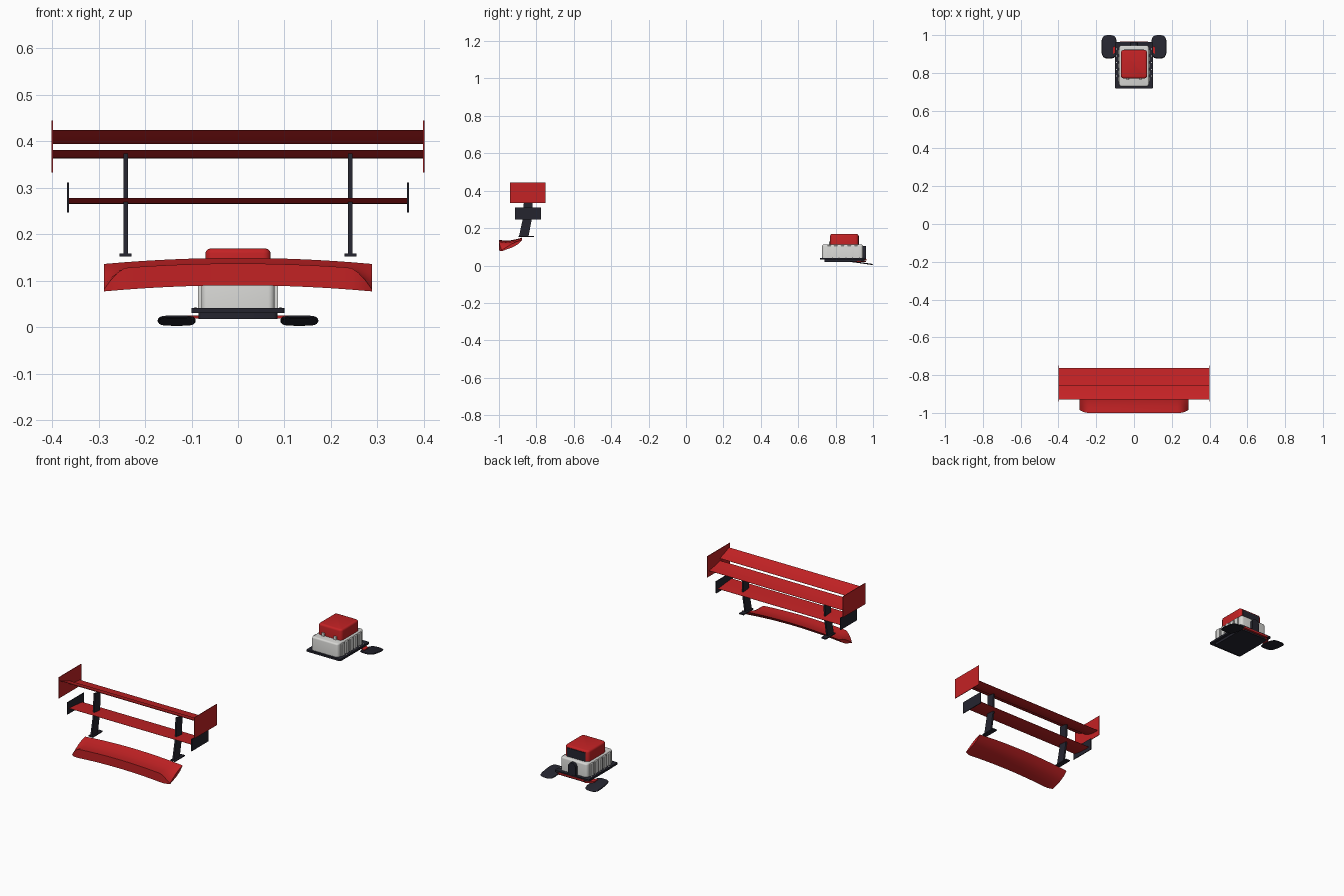
import bpy, bmesh, math
from mathutils import Vector, Matrix

cube = bpy.data.objects.get("Cube")
if cube:
    bpy.data.objects.remove(cube, do_unlink=True)


def material(name, rgb):
    m = bpy.data.materials.new(name)
    m.use_nodes = True
    m.diffuse_color = (*rgb, 1)
    m.node_tree.nodes["Principled BSDF"].inputs["Base Color"].default_value = (*rgb, 1)
    return m


RED = material("red paint", (0.55, 0.016, 0.018))
DARK = material("dark plastic", (0.018, 0.018, 0.028))
GREY = material("light grey", (0.68, 0.68, 0.66))


def finish(name, bm, mat, smooth=True):
    bmesh.ops.recalc_face_normals(bm, faces=bm.faces)
    me = bpy.data.meshes.new(name)
    bm.to_mesh(me)
    bm.free()
    me.materials.append(mat)
    ob = bpy.data.objects.new(name, me)
    bpy.context.collection.objects.link(ob)
    if smooth:
        bpy.ops.object.select_all(action='DESELECT')
        ob.select_set(True)
        bpy.context.view_layer.objects.active = ob
        bpy.ops.object.shade_smooth_by_angle(angle=math.radians(35))
    return ob


def loft(name, rings, mat):
    """Skin matching closed rings and cap both ends."""
    bm = bmesh.new()
    rows = [[bm.verts.new(p) for p in ring] for ring in rings]
    n = len(rows[0])
    for a, b in zip(rows, rows[1:]):
        for i in range(n):
            j = (i + 1) % n
            bm.faces.new((a[i], a[j], b[j], b[i]))
    bm.faces.new(rows[0])
    bm.faces.new(rows[-1][::-1])
    return finish(name, bm, mat)


def extrude_x(name, profile, x0, x1, mat):
    return loft(name, [[(x, y, z) for y, z in profile] for x in (x0, x1)], mat)


def box(name, xs, ys, zs, mat, corner=0, edge=0):
    """Box with rounded upright corners and softened horizontal edges."""
    bm = bmesh.new()
    bmesh.ops.create_cube(bm, size=1)
    for v in bm.verts:
        v.co = [lo + (c + 0.5) * (hi - lo) for c, (lo, hi) in zip(v.co, (xs, ys, zs))]
    if corner:
        up = [e for e in bm.edges if abs(e.verts[0].co.z - e.verts[1].co.z) > 1e-5]
        bmesh.ops.bevel(bm, geom=up, offset=corner, segments=4, profile=0.5, affect='EDGES')
    if edge:
        top = [e for e in bm.edges if min(v.co.z for v in e.verts) > zs[1] - 1e-5]
        bmesh.ops.bevel(bm, geom=top, offset=edge, segments=3, profile=0.5, affect='EDGES')
    return finish(name, bm, mat)


def blade(y0, z0, y1, z1, thick, sag, steps=8):
    """Thin cambered wing section from trailing edge to leading edge."""
    top, low = [], []
    for i in range(steps + 1):
        t = i / steps
        y, z = y0 + t * (y1 - y0), z0 + t * (z1 - z0)
        z -= sag * math.sin(math.pi * t)
        half = thick * (0.15 + 0.85 * math.sin(math.pi * t)) / 2
        top.append((y, z + half))
        low.append((y, z - half))
    return top + low[::-1]


# Wing blades
extrude_x("upper_wing_flap", blade(-0.93, 0.424, -0.853, 0.395, 0.005, 0.004), -0.4, 0.4, RED)
extrude_x("upper_wing_main", blade(-0.857, 0.381, -0.762, 0.364, 0.006, 0.004), -0.4, 0.4, RED)
extrude_x("lower_wing", blade(-0.905, 0.277, -0.79, 0.266, 0.006, 0.002), -0.365, 0.365, RED)

# End plates and swan struts
for s, side in ((1, "left"), (-1, "right")):
    def span(a, b):
        return sorted((s * a, s * b))
    box(side + "_upper_end_plate", span(0.398, 0.401), (-0.94, -0.75), (0.333, 0.445), RED)
    box(side + "_lower_end_plate", span(0.364, 0.368), (-0.914, -0.776), (0.247, 0.311), DARK)
    extrude_x(side + "_strut", [(-0.893, 0.156), (-0.842, 0.156), (-0.822, 0.262),
                                (-0.82, 0.366), (-0.866, 0.374), (-0.87, 0.262)],
              *span(0.237, 0.246), DARK)
    box(side + "_strut_foot", span(0.229, 0.255), (-0.895, -0.812), (0.152, 0.158), DARK)

# Arched ducktail lip, its crest falling away at both ends
rings = []
for i in range(41):
    u = i / 20 - 1
    drop = 0.013 * u * u
    e = max(0, (abs(u) - 0.84) / 0.16)
    fall, pull = 0.042 * e ** 1.5, 0.015 * e ** 2
    profile = [(-0.877, 0.149), (-0.905, 0.141), (-0.935, 0.135 - fall * 0.2),
               (-0.965, 0.133 - fall * 0.6), (-1 + pull, 0.137 - fall),
               (-0.999 + pull, 0.09), (-0.965, 0.097), (-0.93, 0.109), (-0.9, 0.126)]
    rings.append([(0.288 * u, y, z - drop) for y, z in profile])
loft("ducktail_lip", rings, RED)

# Housing base
box("base_plate", (-0.1, 0.1), (0.717, 0.963), (0.031, 0.041), DARK, corner=0.006)
box("base_underside", (-0.085, 0.085), (0.74, 0.955), (0.018, 0.031), DARK, corner=0.01)
box("base_rear_trim", (-0.075, 0.075), (0.955, 0.966), (0.026, 0.035), RED)

# Ribbed housing and lid
box("housing", (-0.079, 0.079), (0.728, 0.946), (0.04, 0.112), GREY, corner=0.014, edge=0.008)
for s, side in ((1, "left"), (-1, "right")):
    for k in range(5):
        y = 0.765 + 0.036 * k
        box(f"{side}_housing_rib_{k + 1}", sorted((s * 0.075, s * 0.086)),
            (y - 0.012, y + 0.012), (0.041, 0.106), GREY, edge=0.004)
        box(f"{side}_base_bolt_{k + 1}", sorted((s * 0.089, s * 0.094)),
            (y + 0.015, y + 0.02), (0.041, 0.043), GREY)
box("lid", (-0.07, 0.07), (0.771, 0.922), (0.108, 0.169), RED, corner=0.016, edge=0.01)
box("lid_rear_panel", (-0.054, 0.054), (0.918, 0.925), (0.112, 0.158), DARK)
for x in (-0.035, 0.035):
    box("lid_latch", (x - 0.008, x + 0.008), (0.764, 0.775), (0.11, 0.128), GREY, edge=0.002)

# Arched rear cover
arch = [(-0.022, 0.03), (0.022, 0.03)]
arch += [(0.022 * math.cos(a), 0.083 + 0.022 * math.sin(a))
         for a in (math.pi * k / 8 for k in range(9))]
loft("rear_arch_cover", [[(x, y, z) for x, z in arch] for y in (0.942, 0.962)], DARK)

# Sloping rounded paddles with their arms
for s, side in ((1, "left"), (-1, "right")):
    outline = []
    for k in range(28):
        a = 2 * math.pi * k / 28
        c, d = math.cos(a), math.sin(a)
        outline.append((s * (0.132 + 0.041 * math.copysign(abs(c) ** 0.6, c)),
                        0.938 + 0.062 * math.copysign(abs(d) ** 0.6, d)))
    rings = []
    for lift, k in ((-0.003, 0.94), (0, 1), (0.003, 0.94)):
        rings.append([(s * 0.132 + (x - s * 0.132) * k, 0.938 + (y - 0.938) * k,
                       0.014 - 0.13 * (y - 0.938) + lift) for x, y in outline])
    loft(side + "_paddle", rings, DARK)
    arm = [(0.06, 0.93), (0.112, 0.9), (0.112, 0.935), (0.075, 0.962)]
    loft(side + "_paddle_arm", [[(s * x, y, z) for x, y in arm] for z in (0.019, 0.025)], RED)
